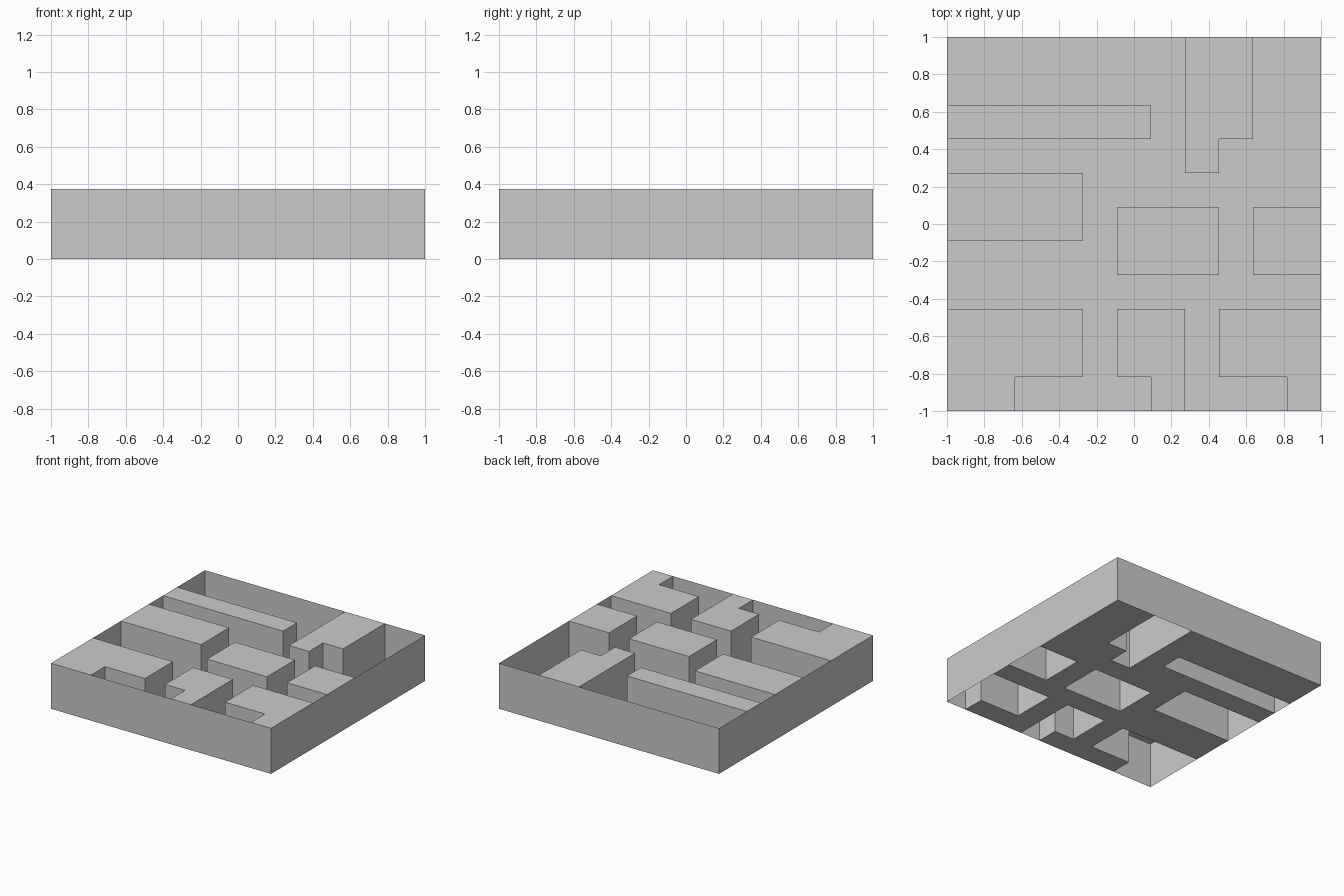
import bpy, bmesh

if "Cube" in bpy.data.objects:
    bpy.data.objects.remove(bpy.data.objects["Cube"])

# Plan of the maze, back row first: '#' is a raised block, '.' is open corridor
PLAN = [
    ".......##..",
    ".......##..",
    "######.##..",
    ".......#...",
    "####.......",
    "####.###.##",
    ".....###.##",
    "...........",
    "####.##.###",
    "####.##.###",
    "##....#...#",
]
N = len(PLAN)
CELL = 2 / N
HEIGHT = 0.374


def edge(k):
    return -1 + k * CELL


def solid(col, row):
    return PLAN[N - 1 - row][col] == "#"


def inside(col, row):
    return 0 <= col < N and 0 <= row < N


def make_object(name, quads):
    bm = bmesh.new()
    for quad in quads:
        bm.faces.new([bm.verts.new(p) for p in quad])
    bmesh.ops.remove_doubles(bm, verts=bm.verts[:], dist=1e-4)
    mesh = bpy.data.meshes.new(name)
    bm.to_mesh(mesh)
    bm.free()
    obj = bpy.data.objects.new(name, mesh)
    bpy.context.collection.objects.link(obj)


def flat(col, row, z):
    x0, x1, y0, y1 = edge(col), edge(col + 1), edge(row), edge(row + 1)
    return [(x0, y0, z), (x1, y0, z), (x1, y1, z), (x0, y1, z)]


def upright(a, b):
    return [(*a, 0), (*b, 0), (*b, HEIGHT), (*a, HEIGHT)]


floor, blocks = [], []
for row in range(N):
    for col in range(N):
        if not solid(col, row):
            floor.append(flat(col, row, 0))
            continue
        # Block top, plus a side wherever it meets a corridor
        blocks.append(flat(col, row, HEIGHT))
        corners = [p[:2] for p in flat(col, row, 0)]
        for i, (dc, dr) in enumerate([(0, -1), (1, 0), (0, 1), (-1, 0)]):
            c, r = col + dc, row + dr
            if inside(c, r) and not solid(c, r):
                blocks.append(upright(corners[i], corners[(i + 1) % 4]))

# Thin outer wall on all four sides
rim = [(-1, -1), (1, -1), (1, 1), (-1, 1)]
outer = [upright(rim[i], rim[(i + 1) % 4]) for i in range(4)]

make_object("maze_floor", floor)
make_object("raised_blocks", blocks)
make_object("outer_wall", outer)
